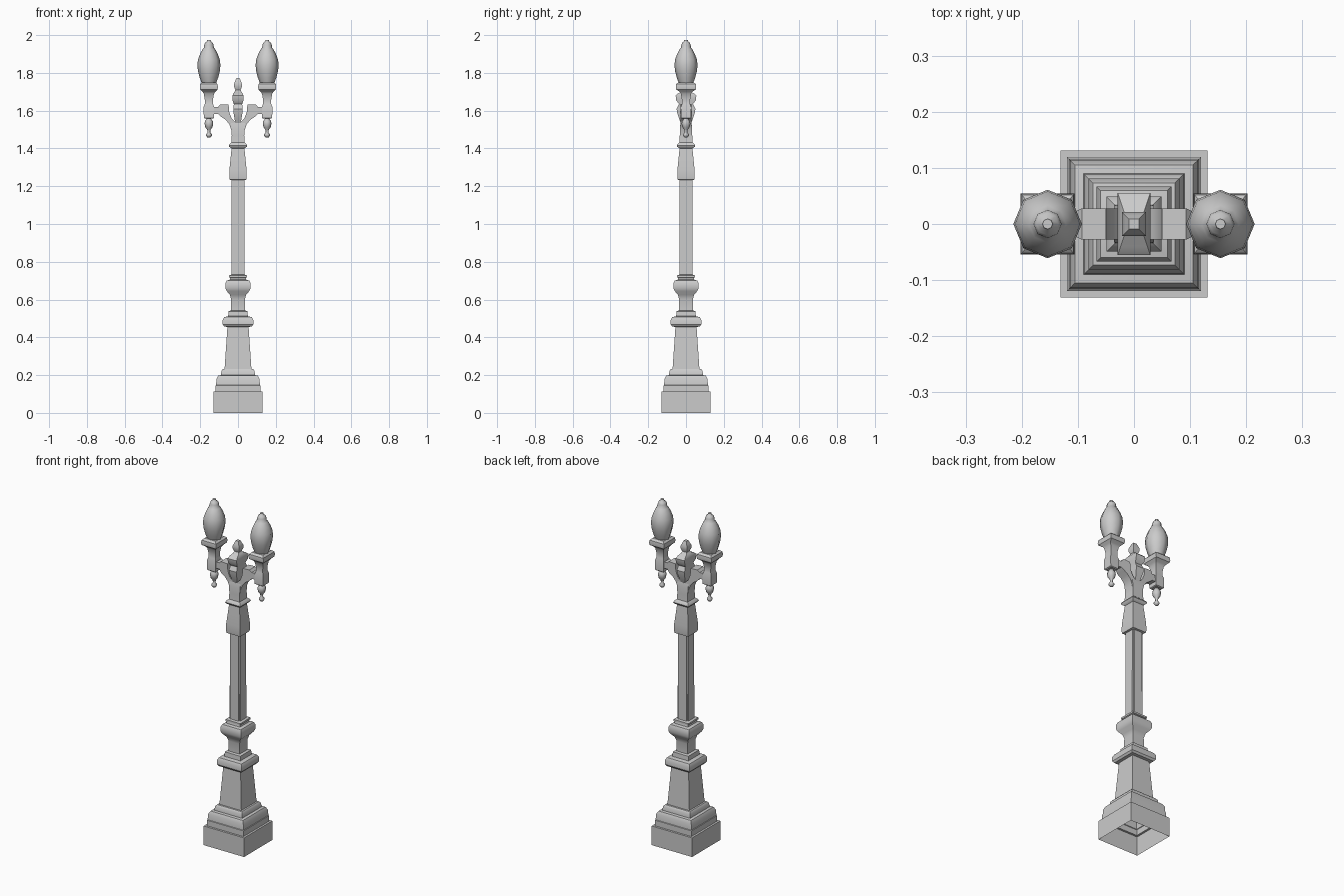
import bpy, bmesh, math

# Unit cross-sections, counter-clockwise
SQUARE = [(1, -1), (1, 1), (-1, 1), (-1, -1)]
OCTAGON = [(math.cos(i * math.pi / 4), math.sin(i * math.pi / 4)) for i in range(8)]
K = 0.78
NOTCHED = [(1, -K), (1, K), (K, K), (K, 1), (-K, 1), (-K, K),
           (-1, K), (-1, -K), (-K, -K), (-K, -1), (K, -1), (K, -K)]


def finish(name, bm, angle):
    mesh = bpy.data.meshes.new(name)
    bm.to_mesh(mesh)
    bm.free()
    ob = bpy.data.objects.new(name, mesh)
    bpy.context.collection.objects.link(ob)
    bpy.ops.object.select_all(action='DESELECT')
    ob.select_set(True)
    bpy.context.view_layer.objects.active = ob
    bpy.ops.object.shade_smooth_by_angle(angle=math.radians(angle))
    return ob


def loft(name, shape, profile, x=0.0, bottom=True, angle=35):
    """Stack scaled copies of shape; profile rows are (half, z) or (half_x, half_y, z)."""
    bm = bmesh.new()
    rings = []
    for row in profile:
        hx, hy, z = row[0], row[-2], row[-1]
        rings.append([bm.verts.new((x + hx * u, hy * v, z)) for u, v in shape])
    n = len(shape)
    for a, b in zip(rings, rings[1:]):
        for i in range(n):
            j = (i + 1) % n
            bm.faces.new((a[i], a[j], b[j], b[i]))
    bm.faces.new(rings[-1])
    if bottom:
        bm.faces.new(rings[0][::-1])
    return finish(name, bm, angle)


# Stepped plinth and tapered pedestal, hollow underneath
loft("base", SQUARE, [
    (.131, 0), (.131, .112), (.119, .112), (.119, .145), (.116, .147), (.114, .18),
    (.105, .197), (.09, .2), (.088, .222), (.08, .232), (.071, .233), (.056, .455),
    (.073, .457), (.081, .468), (.081, .492), (.073, .507), (.052, .512),
    (.05, .538), (.038, .542)], bottom=False)

# Waisted neck with moulded ring
loft("neck", SQUARE, [
    (.037, .538), (.036, .60), (.043, .625), (.06, .645), (.067, .66), (.067, .685),
    (.06, .7), (.044, .705), (.042, .715), (.048, .718), (.048, .728), (.036, .732)])

# Shaft with notched corners
loft("shaft", NOTCHED, [(.035, .725), (.034, 1.25)])

# Capital below the arms
loft("capital", SQUARE, [
    (.035, 1.232), (.044, 1.235), (.046, 1.25), (.045, 1.29), (.038, 1.36), (.034, 1.40),
    (.046, 1.408), (.049, 1.415), (.046, 1.422), (.035, 1.432), (.033, 1.47),
    (.036, .033, 1.51), (.036, .028, 1.535)])

# Central ornament and its pinnacle
loft("centre_ornament", SQUARE, [
    (.008, .02, 1.52), (.017, .034, 1.55), (.024, .047, 1.59), (.025, .05, 1.61),
    (.022, .037, 1.635), (.029, .052, 1.655), (.029, .055, 1.68), (.024, .04, 1.693),
    (.018, .022, 1.70), (.014, .014, 1.71), (.02, .02, 1.725), (.021, .021, 1.742),
    (.015, .015, 1.757), (.009, .009, 1.772)])

ARM = [(.005, 1.47), (.033, 1.47), (.036, 1.50), (.047, 1.53), (.066, 1.552),
       (.09, 1.568), (.105, 1.583), (.135, 1.583), (.135, 1.62), (.105, 1.62),
       (.093, 1.634), (.05, 1.632), (.046, 1.59), (.034, 1.56), (.005, 1.53)]

for side, s in (("left", -1), ("right", 1)):
    # Branching arm, extruded from its front outline
    bm = bmesh.new()
    rows = [[bm.verts.new((s * px, y * (.022 if .1 < px else 1) / (.028 if .1 < px else 1), pz))
             for px, pz in ARM] for y in (-.028, .028)]
    for i in range(len(ARM)):
        j = (i + 1) % len(ARM)
        bm.faces.new((rows[0][i], rows[0][j], rows[1][j], rows[1][i]))
    for r in rows:
        bm.faces.new(r)
    bmesh.ops.recalc_face_normals(bm, faces=bm.faces)
    finish(side + "_arm", bm, 40)

    # Lamp holder with square tray
    x = s * .154
    loft(side + "_lamp_holder", SQUARE, [
        (.022, 1.558), (.027, 1.562), (.028, 1.62), (.022, 1.635), (.022, 1.66),
        (.027, 1.69), (.034, 1.70), (.046, .052, 1.712), (.048, .054, 1.725),
        (.046, .052, 1.74), (.036, .04, 1.75)], x)

    # Hanging pendant
    loft(side + "_pendant", OCTAGON, [
        (.012, 1.565), (.012, 1.555), (.021, 1.545), (.023, 1.53), (.019, 1.512),
        (.009, 1.50), (.007, 1.485), (.016, 1.474), (.015, 1.467), (.008, 1.458)][::-1],
        x, angle=60)

    # Tapered eight-sided globe with cap
    loft(side + "_globe", OCTAGON, [
        (.038, 1.745), (.049, 1.775), (.058, 1.81), (.061, 1.84), (.058, 1.87),
        (.047, 1.90), (.033, 1.926), (.026, 1.933), (.025, 1.948), (.02, 1.96),
        (.011, 1.966), (.009, 1.975)], x, angle=60)
